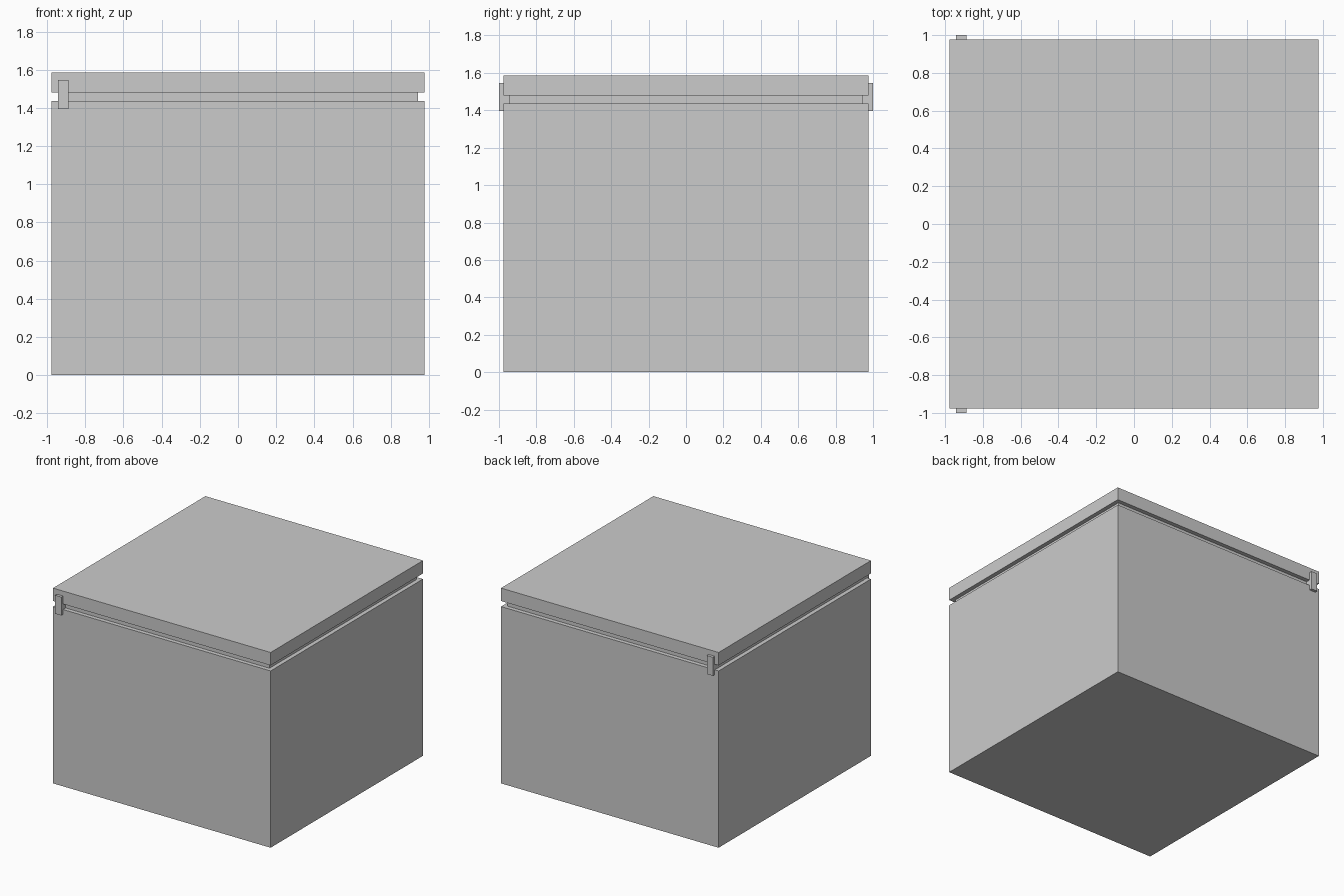
import bpy

if "Cube" in bpy.data.objects:
    bpy.data.objects.remove(bpy.data.objects["Cube"])

HALF = 0.977    # half width of body and lid
NECK = 0.943    # half width of the recessed seal
BODY_TOP = 1.435
LID_BOTTOM = 1.48
TOP = 1.585


def box(name, x0, x1, y0, y1, z0, z1):
    bpy.ops.mesh.primitive_cube_add(
        size=1, location=((x0 + x1) / 2, (y0 + y1) / 2, (z0 + z1) / 2))
    ob = bpy.context.object
    ob.name = name
    ob.scale = (x1 - x0, y1 - y0, z1 - z0)
    bpy.ops.object.transform_apply(location=False, rotation=False, scale=True)
    return ob


def square_block(name, half, z0, z1):
    return box(name, -half, half, -half, half, z0, z1)


# Main chest, recessed seal and lid
square_block("chest_body", HALF, 0, BODY_TOP)
square_block("recessed_seal", NECK, BODY_TOP, LID_BOTTOM)
square_block("lid", HALF, LID_BOTTOM, TOP)

# Hinge plates bridging the gap on the front and back faces
for name, side in (("front_hinge", -1), ("back_hinge", 1)):
    y0, y1 = sorted((side * NECK, side * 1.0))
    box(name, -0.942, -0.887, y0, y1, 1.395, 1.545)
